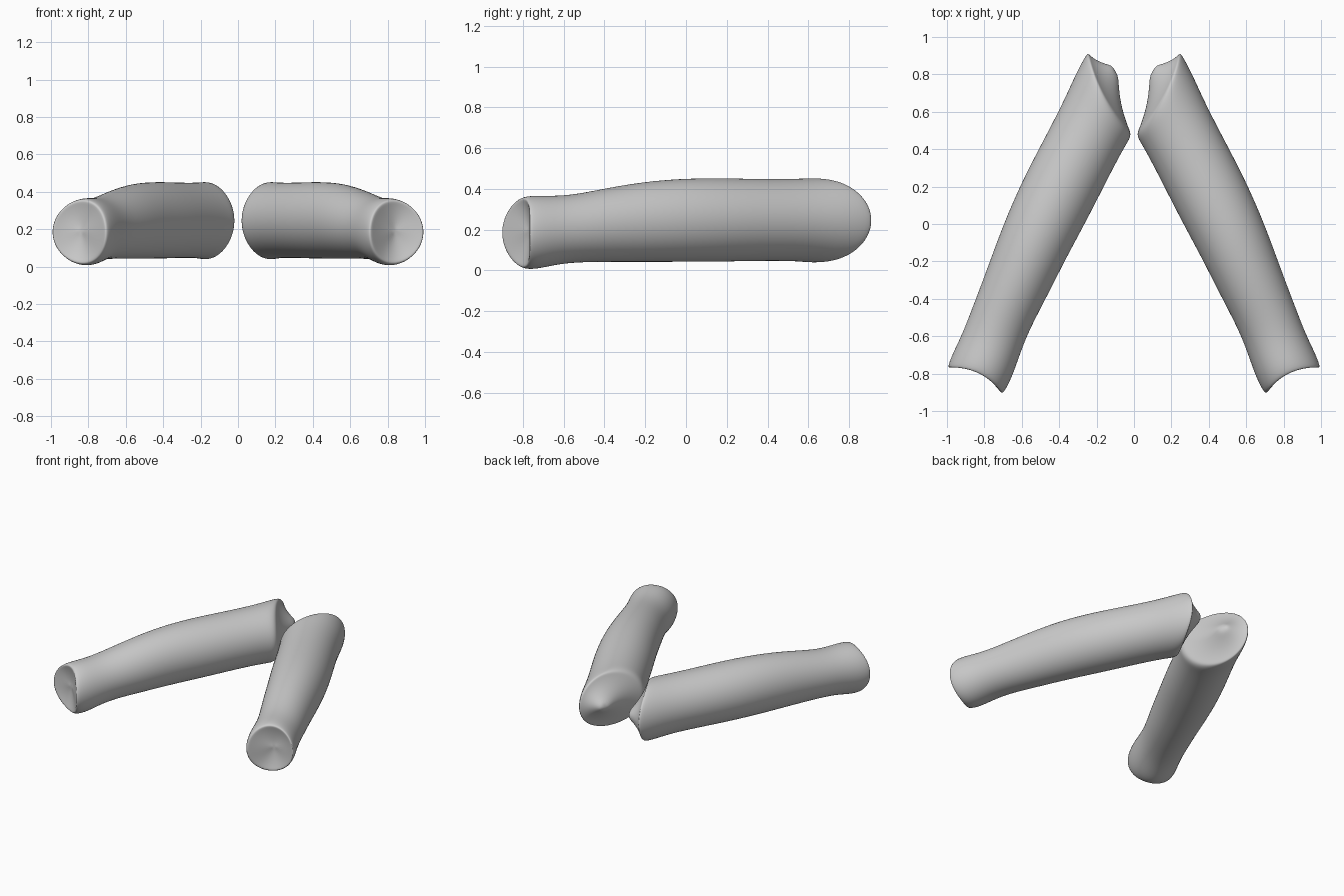
import bpy, bmesh
from math import sin, cos, pi
from mathutils import Vector

cube = bpy.data.objects.get("Cube")
if cube:
    bpy.data.objects.remove(cube)

grey = bpy.data.materials.new("plain grey")
grey.use_nodes = True
colour = (0.6, 0.6, 0.6, 1)
grey.diffuse_color = colour
grey.node_tree.nodes["Principled BSDF"].inputs["Base Color"].default_value = colour

SEGMENTS = 24
# Sections from front to back: outer x, y, inner x, y, bottom z, top z, crown shift x, y
SECTIONS = [
    (1.00, -.77, .70, -.915, .01, .36, -.02, .04),
    (.975, -.70, .65, -.82, .00, .37, -.01, .01),
    (.92, -.59, .60, -.67, .03, .365, 0, 0),
    (.87, -.46, .55, -.55, .04, .38, 0, 0),
    (.79, -.25, .46, -.38, .04, .42, 0, 0),
    (.70, .00, .36, -.18, .04, .45, 0, 0),
    (.60, .23, .24, .04, .04, .455, 0, 0),
    (.49, .44, .13, .26, .045, .45, 0, 0),
    (.38, .65, .05, .41, .045, .45, 0, 0),
    (.31, .81, .02, .455, .035, .455, .01, -.01),
    (.25, .92, .015, .485, .04, .45, .03, -.015),
]
FRONT_HOLLOW = Vector((.84, -.77, .19))
BACK_PEAK = Vector((.08, .84, .25))


def section(ox, oy, ix, iy, low, high, dx, dy):
    """Oval ring between an outer and an inner point, its crown shifted along the limb."""
    ring = []
    for i in range(SEGMENTS):
        c, s = cos(2 * pi * i / SEGMENTS), sin(2 * pi * i / SEGMENTS)
        ring.append(Vector(((ox + ix) / 2 + c * (ox - ix) / 2 + s * s * dx,
                            (oy + iy) / 2 + c * (oy - iy) / 2 + s * s * dy,
                            (low + high) / 2 + s * (high - low) / 2)))
    return ring


def cap(rim, centre, steps, bend):
    """Rings closing a rim toward a centre; bend pulls the middle inward."""
    return [[p.lerp(centre, t) + bend * (4 * t * (1 - t)) for p in rim] for t in steps]


def limb(name, side):
    rings = [section(*s) for s in SECTIONS]
    front = cap(rings[0], FRONT_HOLLOW, (.85, .45, .1), Vector((0, .01, 0)))
    back = cap(rings[-1], BACK_PEAK, (.1, .4, .7, .88), Vector((.025, -.01, 0)))
    rings = front + rings + back
    bm = bmesh.new()
    loops = [[bm.verts.new((p.x * side, p.y, p.z)) for p in ring] for ring in rings]
    for a, b in zip(loops, loops[1:]):
        for i in range(SEGMENTS):
            j = (i + 1) % SEGMENTS
            bm.faces.new((a[i], a[j], b[j], b[i]))
    bm.faces.new(loops[0])
    bm.faces.new(loops[-1])
    bmesh.ops.recalc_face_normals(bm, faces=bm.faces)
    for f in bm.faces:
        f.smooth = True
    mesh = bpy.data.meshes.new(name)
    bm.to_mesh(mesh)
    bm.free()
    mesh.materials.append(grey)
    obj = bpy.data.objects.new(name, mesh)
    bpy.context.collection.objects.link(obj)
    smooth = obj.modifiers.new("Smooth", "SUBSURF")
    smooth.levels = smooth.render_levels = 2


# Mirrored pair of tubes
limb("left_tube", 1)
limb("right_tube", -1)
